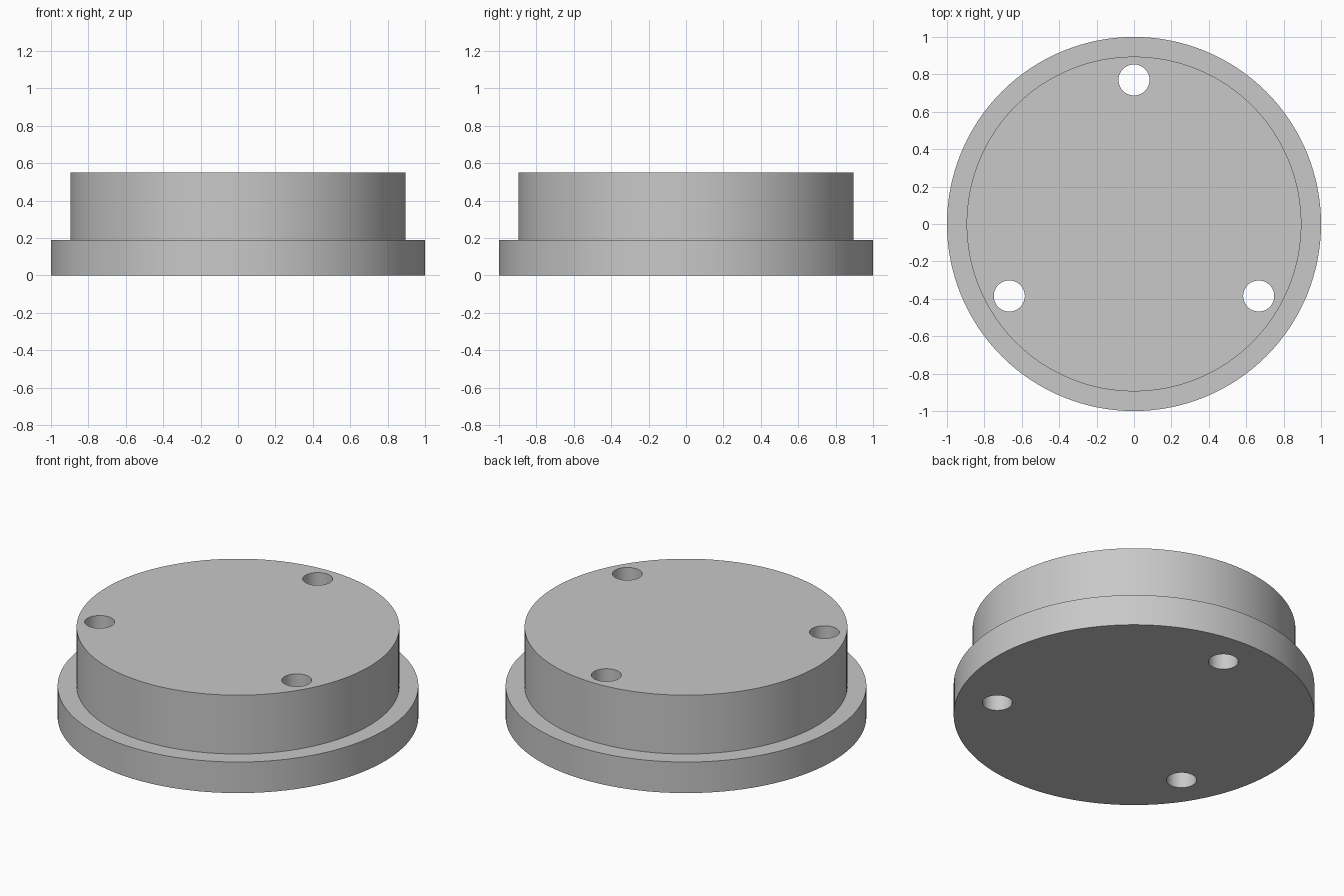
import bpy
import bmesh
from math import cos, sin, radians
from mathutils import Vector

default_cube = bpy.data.objects.get("Cube")
if default_cube:
    bpy.data.objects.remove(default_cube, do_unlink=True)

FLANGE_RADIUS, FLANGE_TOP = 1.0, 0.19
BOSS_RADIUS, BOSS_TOP = 0.895, 0.55
HOLE_RADIUS, HOLE_CIRCLE = 0.083, 0.77

grey = bpy.data.materials.new("light grey")
grey.use_nodes = True
colour = (0.58, 0.58, 0.58, 1)
grey.diffuse_color = colour
grey.node_tree.nodes["Principled BSDF"].inputs["Base Color"].default_value = colour


def stepped_solid(name, profile, segments, centre=(0, 0)):
    """Closed round solid through (radius, height) rings, from bottom to top."""
    bm = bmesh.new()
    rings = []
    for radius, z in profile:
        ring = bmesh.ops.create_circle(bm, segments=segments, radius=radius)["verts"]
        bmesh.ops.translate(bm, verts=ring, vec=Vector((*centre, z)))
        rings.append(ring)
    for low, high in zip(rings, rings[1:]):
        for i in range(segments):
            j = (i + 1) % segments
            bm.faces.new((low[i], low[j], high[j], high[i]))
    bm.faces.new(rings[0])
    bm.faces.new(rings[-1])
    bmesh.ops.recalc_face_normals(bm, faces=bm.faces)
    mesh = bpy.data.meshes.new(name)
    bm.to_mesh(mesh)
    bm.free()
    mesh.materials.append(grey)
    obj = bpy.data.objects.new(name, mesh)
    bpy.context.collection.objects.link(obj)
    return obj


# Flange with raised boss, one continuous body
body = stepped_solid("flanged_cap", [
    (FLANGE_RADIUS, 0), (FLANGE_RADIUS, FLANGE_TOP),
    (BOSS_RADIUS, FLANGE_TOP), (BOSS_RADIUS, BOSS_TOP)], 128)
bpy.context.view_layer.objects.active = body

# Three through holes, evenly spaced
for angle in (90, 210, 330):
    a = radians(angle)
    cutter = stepped_solid("hole_cutter", [(HOLE_RADIUS, -0.1), (HOLE_RADIUS, BOSS_TOP + 0.1)],
                           48, (HOLE_CIRCLE * cos(a), HOLE_CIRCLE * sin(a)))
    cutter.hide_render = True
    cut = body.modifiers.new("bolt_hole", "BOOLEAN")
    cut.operation = "DIFFERENCE"
    cut.solver = "EXACT"
    cut.object = cutter
    bpy.ops.object.modifier_apply(modifier=cut.name)
    bpy.data.objects.remove(cutter, do_unlink=True)

# Smooth walls with crisp rims
bpy.ops.object.select_all(action="DESELECT")
body.select_set(True)
bpy.ops.object.shade_smooth_by_angle(angle=radians(30))
